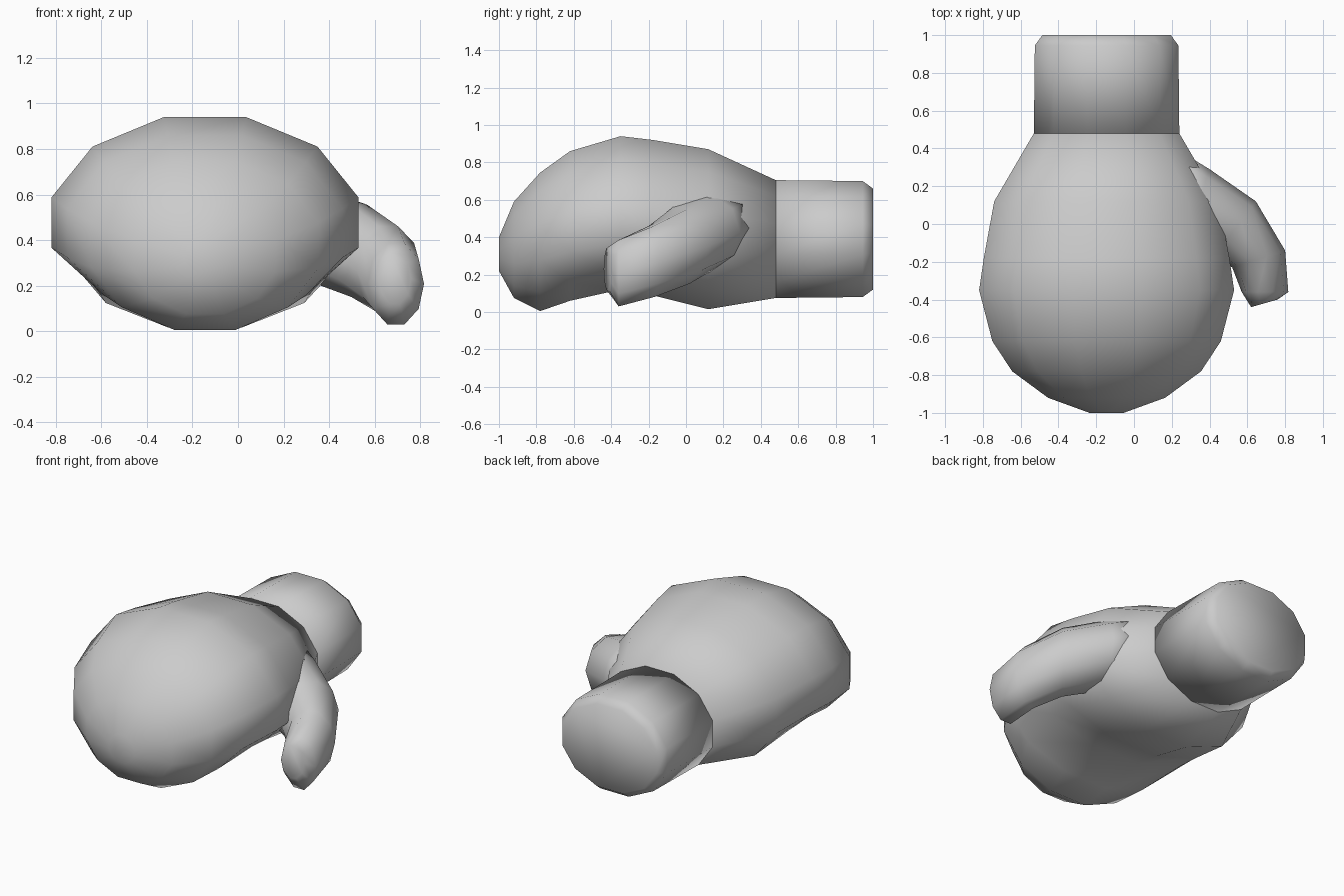
import bpy, bmesh, math

if "Cube" in bpy.data.objects:
    bpy.data.objects.remove(bpy.data.objects["Cube"])

K = math.cos(math.radians(15))  # flat-sided rings: extents reach cos(15)


def loft(name, rings):
    """Skin a list of equal-sized vertex rings and cap both ends."""
    bm = bmesh.new()
    loops = [[bm.verts.new(p) for p in ring] for ring in rings]
    for a, b in zip(loops, loops[1:]):
        for i in range(len(a)):
            j = (i + 1) % len(a)
            bm.faces.new((a[i], a[j], b[j], b[i]))
    bm.faces.new(loops[0])
    bm.faces.new(loops[-1])
    bmesh.ops.recalc_face_normals(bm, faces=bm.faces)
    for f in bm.faces:
        f.smooth = True
    me = bpy.data.meshes.new(name)
    bm.to_mesh(me)
    bm.free()
    ob = bpy.data.objects.new(name, me)
    bpy.context.collection.objects.link(ob)
    return ob


def body_ring(y, xc, hw, bottom, zc, top):
    """Twelve-sided ring across y with separate upper and lower heights."""
    pts = []
    for i in range(12):
        a = math.radians(15 + 30 * i)
        c, s = math.cos(a) / K, math.sin(a) / K
        h = top - zc if s > 0 else zc - bottom
        pts.append((xc + hw * c, y, zc + h * s))
    return pts


def thumb_ring(outer, inner, low, high):
    """Ten-sided upright ring between an outer and an inner plan point."""
    pts = []
    for i in range(10):
        a = math.tau * i / 10
        t = (1 - math.cos(a)) / 2
        z = (low + high) / 2 + (high - low) / 2 * math.sin(a) / 0.951
        pts.append((outer[0] + (inner[0] - outer[0]) * t,
                    outer[1] + (inner[1] - outer[1]) * t, z))
    return pts


# Padded fist: wrist, heel, hollow palm, knuckles, curled fingers
loft("padded_fist", [body_ring(*r) for r in (
    (0.48, -0.145, 0.385, 0.075, 0.39, 0.705),
    (0.12, -0.145, 0.595, 0.015, 0.42, 0.87),
    (-0.18, -0.145, 0.65, 0.09, 0.45, 0.92),
    (-0.35, -0.145, 0.675, 0.12, 0.457, 0.94),
    (-0.62, -0.145, 0.605, 0.06, 0.42, 0.86),
    (-0.78, -0.145, 0.50, 0.005, 0.38, 0.745),
    (-0.92, -0.145, 0.31, 0.075, 0.33, 0.59),
    (-1.00, -0.145, 0.09, 0.22, 0.31, 0.40),
)])

# Cylindrical cuff with a bevelled rim
loft("cuff", [body_ring(y, -0.145, 0.385 - d, 0.075 + d, 0.39, 0.705 - d)
              for y, d in ((0.48, 0), (0.945, 0.005), (1.0, 0.045))])

# Thumb leaving the side of the fist and bending forward
loft("thumb", [thumb_ring(*r) for r in (
    ((0.27, 0.37), (0.10, -0.12), 0.27, 0.66),
    ((0.40, 0.29), (0.26, -0.15), 0.22, 0.63),
    ((0.645, 0.12), (0.42, -0.18), 0.15, 0.555),
    ((0.80, -0.14), (0.52, -0.23), 0.08, 0.46),
    ((0.817, -0.36), (0.57, -0.36), 0.03, 0.385),
    ((0.76, -0.40), (0.62, -0.44), 0.12, 0.34),
)])
